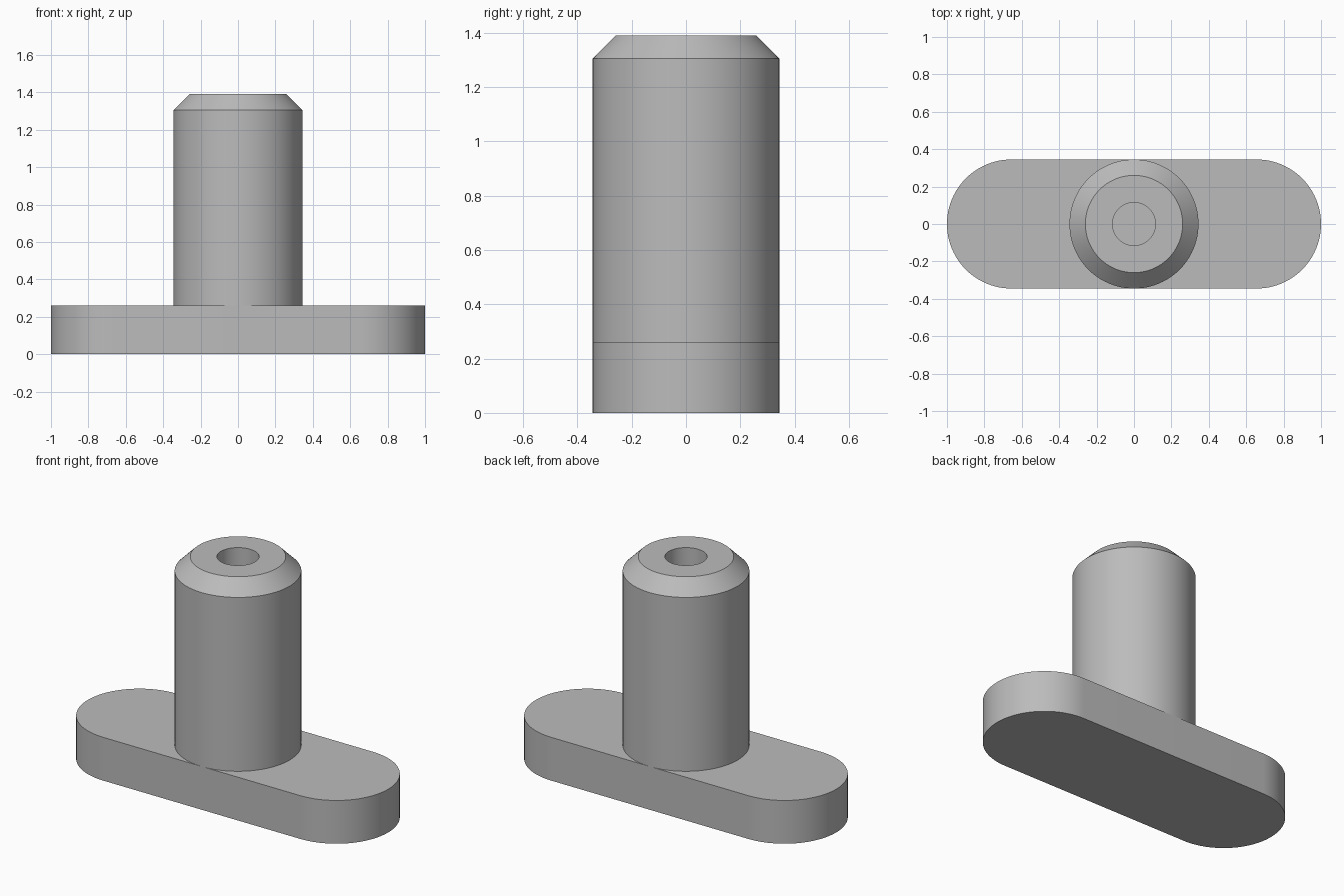
import bpy, bmesh
from math import sin, cos, pi, radians

cube = bpy.data.objects.get("Cube")
if cube:
    bpy.data.objects.remove(cube, do_unlink=True)

RADIUS = 0.345       # shared by the pin and the rounded ends of the foot
FOOT_TOP = 0.26
PIN_TOP = 1.39
CHAMFER = 0.085
HOLE_RADIUS = 0.115
HOLE_FLOOR = 0.6
SEGMENTS = 96

grey = bpy.data.materials.new("plain grey")
grey.use_nodes = True
colour = (0.5, 0.5, 0.5, 1)
grey.diffuse_color = colour
grey.node_tree.nodes["Principled BSDF"].inputs["Base Color"].default_value = colour


def finish(name, bm):
    """Turn a bmesh into a grey object, smooth with sharp edges kept."""
    bmesh.ops.recalc_face_normals(bm, faces=bm.faces)
    mesh = bpy.data.meshes.new(name)
    bm.to_mesh(mesh)
    bm.free()
    mesh.materials.append(grey)
    obj = bpy.data.objects.new(name, mesh)
    bpy.context.collection.objects.link(obj)
    bpy.ops.object.select_all(action="DESELECT")
    obj.select_set(True)
    bpy.context.view_layer.objects.active = obj
    bpy.ops.object.shade_smooth_by_angle(angle=radians(30))
    return obj


def ring(bm, radius, z):
    return [bm.verts.new((radius * cos(2 * pi * i / SEGMENTS),
                          radius * sin(2 * pi * i / SEGMENTS), z))
            for i in range(SEGMENTS)]


# Foot: a bar with half-round ends
bm = bmesh.new()
half = SEGMENTS // 2
outline = []
for side in (1, -1):
    for i in range(half + 1):
        a = -pi / 2 + pi * i / half
        outline.append(bm.verts.new((side * (1 - RADIUS + RADIUS * cos(a)),
                                     side * RADIUS * sin(a), 0)))
base = bm.faces.new(outline)
extruded = bmesh.ops.extrude_face_region(bm, geom=[base], use_keep_orig=True)
top_verts = [v for v in extruded["geom"] if isinstance(v, bmesh.types.BMVert)]
bmesh.ops.translate(bm, verts=top_verts, vec=(0, 0, FOOT_TOP))
finish("foot", bm)

# Pin: a turned profile with a chamfered rim and a blind hole
bm = bmesh.new()
profile = [(RADIUS, FOOT_TOP), (RADIUS, PIN_TOP - CHAMFER),
           (RADIUS - CHAMFER, PIN_TOP), (HOLE_RADIUS, PIN_TOP),
           (HOLE_RADIUS, HOLE_FLOOR)]
rings = [ring(bm, r, z) for r, z in profile]
for low, high in zip(rings, rings[1:]):
    for i in range(SEGMENTS):
        j = (i + 1) % SEGMENTS
        bm.faces.new((low[i], low[j], high[j], high[i]))
bm.faces.new(rings[-1])
finish("pin", bm)
